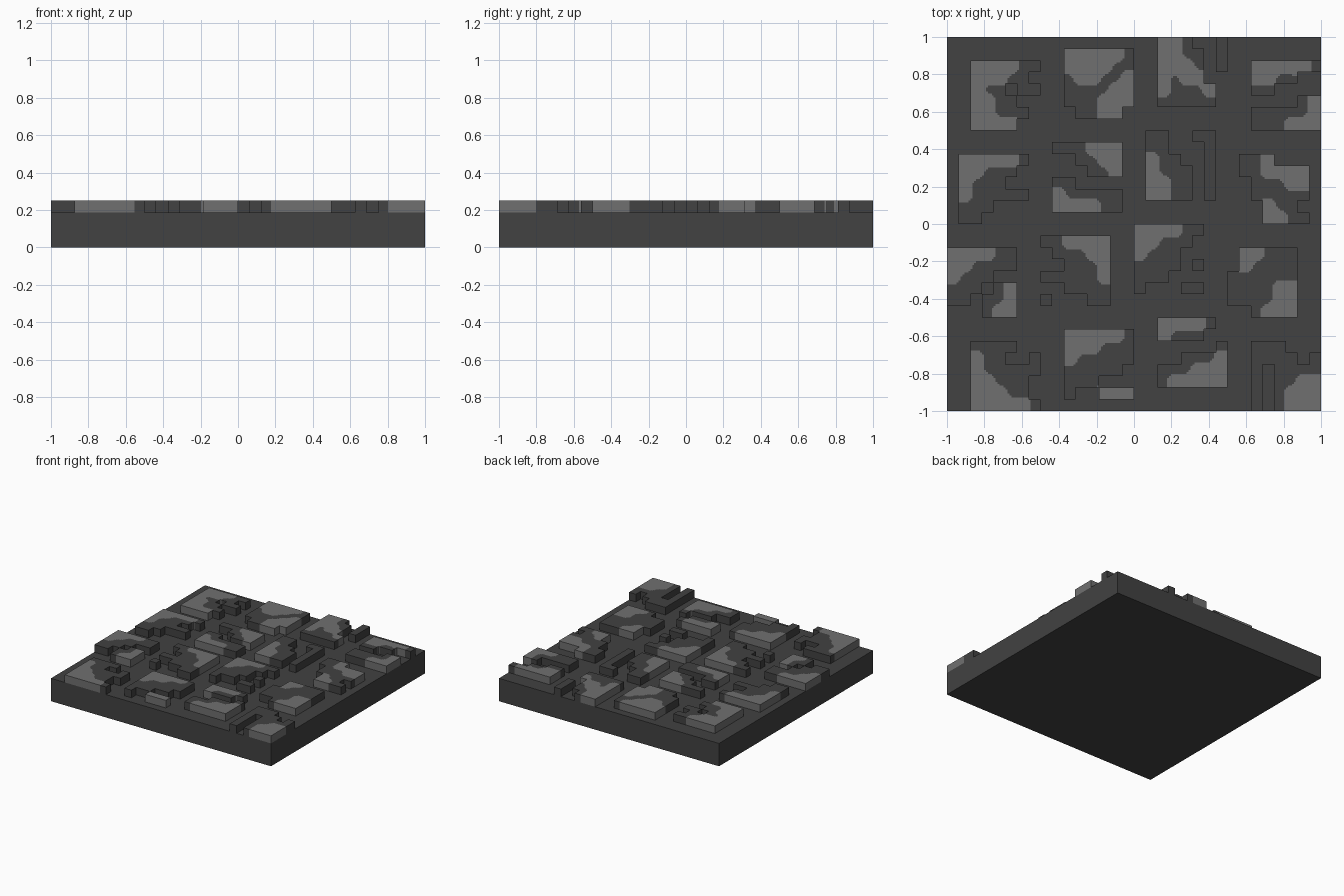
import bpy, bmesh, math

if "Cube" in bpy.data.objects:
    bpy.data.objects.remove(bpy.data.objects["Cube"], do_unlink=True)

CELL = 2 / 32            # the layout sits on a 32 x 32 grid
FLOOR, TOP = 3 * CELL, 4 * CELL
SUB = 6                  # subdivisions per cell for the rounded colour edges


def material(name, value):
    m = bpy.data.materials.new(name)
    m.use_nodes = True
    colour = (value, value, value, 1)
    m.diffuse_color = colour
    bsdf = m.node_tree.nodes["Principled BSDF"]
    bsdf.inputs["Base Color"].default_value = colour
    bsdf.inputs["Roughness"].default_value = 0.9
    return m


DARK = material("dark grey", 0.054)
LIGHT = material("light grey", 0.16)


def finish(bm, name):
    mesh = bpy.data.meshes.new(name)
    bm.to_mesh(mesh)
    bm.free()
    mesh.materials.append(DARK)
    mesh.materials.append(LIGHT)
    obj = bpy.data.objects.new(name, mesh)
    bpy.context.collection.objects.link(obj)


def block(name, col, row, stencil):
    """Raised block: d = dark cell, L = light cell, . = open floor."""
    rows = stencil.split()

    def cell(c, r):
        return rows[r][c] if 0 <= r < len(rows) and 0 <= c < len(rows[r]) else "."

    def is_light(u, v):
        # blend the four nearest raised cells so the patches get soft corners
        c, r = math.floor(u - 0.5), math.floor(v - 0.5)
        fu, fv = u - 0.5 - c, v - 0.5 - r
        total = light = 0
        for dc, wu in ((0, 1 - fu), (1, fu)):
            for dr, wv in ((0, 1 - fv), (1, fv)):
                kind = cell(c + dc, r + dr)
                if kind != ".":
                    total += wu * wv
                    light += wu * wv * (kind == "L")
        return light > 0.25 * total

    bm = bmesh.new()
    cache = {}

    def vert(i, j, z):
        if (i, j, z) not in cache:
            cache[i, j, z] = bm.verts.new(((col + i / SUB) * CELL - 1,
                                           1 - (row + j / SUB) * CELL, z))
        return cache[i, j, z]

    for r, line in enumerate(rows):
        for c, kind in enumerate(line):
            if kind == ".":
                continue
            for a in range(SUB):
                for b in range(SUB):
                    i, j = c * SUB + a, r * SUB + b
                    mat = int(is_light((i + 0.5) / SUB, (j + 0.5) / SUB))
                    corners = [(i, j), (i, j + 1), (i + 1, j + 1), (i + 1, j)]
                    bm.faces.new([vert(*p, TOP) for p in corners]).material_index = mat
                    # walls where the neighbouring cell is open
                    open_side = (a == 0 and cell(c - 1, r) == ".",
                                 b == SUB - 1 and cell(c, r + 1) == ".",
                                 a == SUB - 1 and cell(c + 1, r) == ".",
                                 b == 0 and cell(c, r - 1) == ".")
                    for k in range(4):
                        if open_side[k]:
                            p, q = corners[k], corners[(k + 1) % 4]
                            bm.faces.new([vert(*p, TOP), vert(*p, FLOOR), vert(*q, FLOOR),
                                          vert(*q, TOP)]).material_index = mat
    # merge flat areas of one colour
    bmesh.ops.dissolve_limit(bm, angle_limit=0.01, verts=bm.verts, edges=bm.edges,
                             delimit={'MATERIAL'})
    finish(bm, name)


# Base slab
bm = bmesh.new()
bmesh.ops.create_cube(bm, size=1)
for v in bm.verts:
    v.co = (v.co.x * 2, v.co.y * 2, (v.co.z + 0.5) * FLOOR)
finish(bm, "base_slab")

# Back row of blocks
block("block_back_1", 2, 2, "LLLLdd LLLdd. Ldd.dd LLdd.. LLddd. LLLL..")
block("block_back_2", 10, 1, "LLLLLd LLLLdd dLLddL ddddLL dddLLL .ddLL.")
block("block_back_3", 18, 0, "LLd..d LLdd.d LLLd.d LdLL.. LdddL. ddddd.")
block("block_back_4", 26, 2, "LLLLLd LLdd.. dd.... ....dL dddddL dddLLL")

# Second row
block("block_mid_back_1", 1, 10, "LLLLLd LLddd. Lddd.. Lddddd ddd... dd....")
block("block_mid_back_2", 9, 9, "dddLLL ..ddLL ...ddL dd.... Lddddd LLLLdd")
block("block_mid_back_3", 17, 8, "dd..dd dd...d Ldd..d Lddd.d LLdd.d LLdd.d")
block("block_mid_back_4", 25, 10, "ddL... ddLLLL .dddLL .ddddd ..Ldd. ..LLdd")

# Third row
block("block_mid_front_1", 0, 18, "LLLLdd LLdddd Lddd.. ddd.dL dd.ddL ...dLL")
block("block_mid_front_2", 8, 17, "ddLLLL .dddLL ..dddL dddddL ..dddd d...dd")
block("block_mid_front_3", 16, 16, "LLLLdd LLddd. Lddd.. dddd.d ddd... d...dd")
block("block_mid_front_4", 24, 18, ".LLddd .Ldddd dddddd ddddLL ddddLL ..dLLL")

# Front row
block("block_front_1", 2, 26, "dddd.. Ldd..d Lddddd LLddd. LLLdd. LLLLLd")
block("block_front_2", 10, 25, "LLLLLd LLLddd Lddddd ddddd. ddd... d..LLL")
block("block_front_3", 18, 24, "LLLLd. Lddd.. .....d ..dddL dddLLL dLLLLL")
block("block_front_4", 26, 26, "ddd... dddd.d d.dddd d.ddLL d.dLLL d.dLLL")
